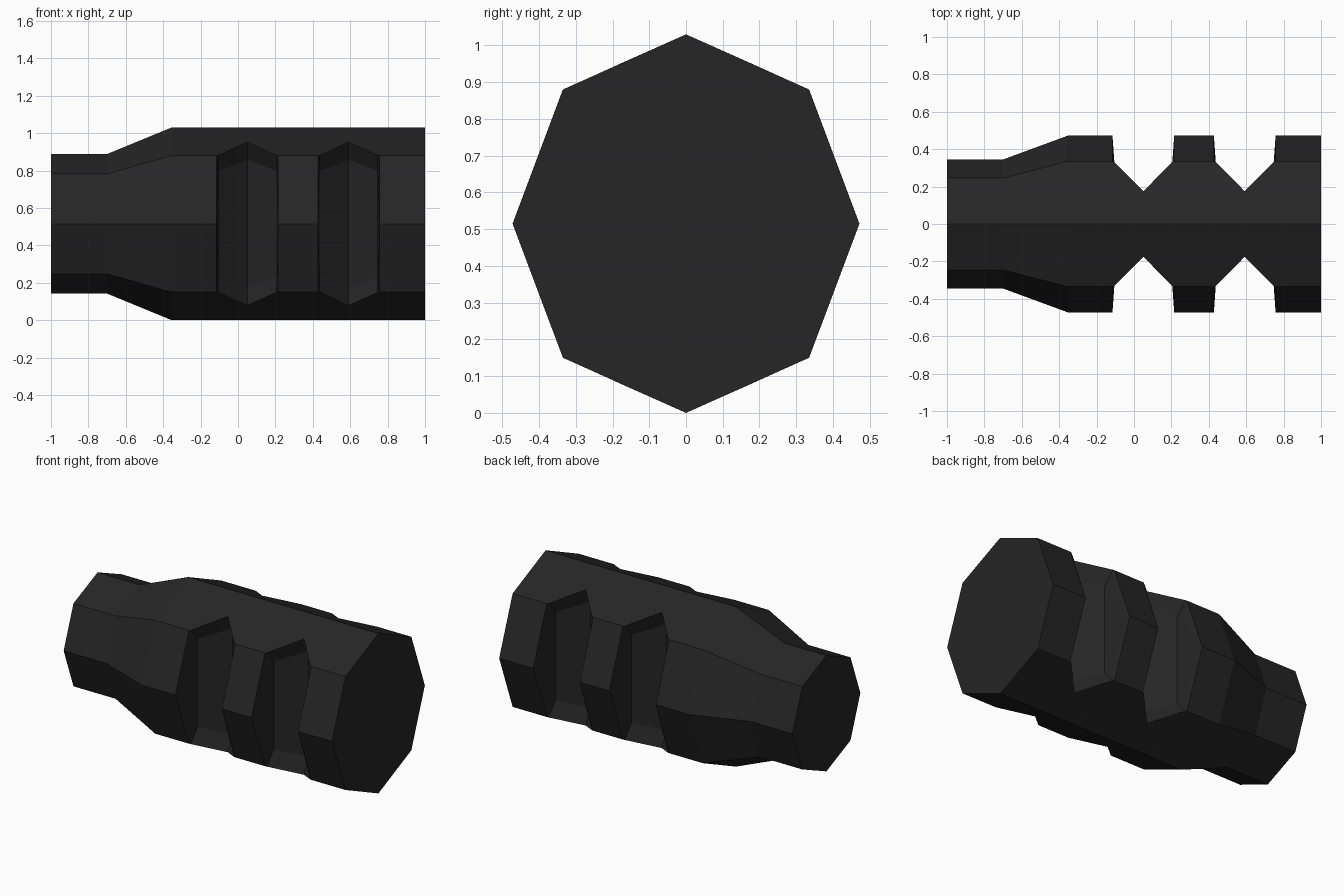
import bpy, bmesh

if "Cube" in bpy.data.objects:
    bpy.data.objects.remove(bpy.data.objects["Cube"])

MID = 0.515  # height of the long axis


def ring(x, top, rim, inner):
    """Ten-point cross-section; rim and inner are (y, height above axis)."""
    (ry, rz), (iy, iz) = rim, inner
    half = [(0, top), (ry, rz), (iy, iz), (iy, -iz), (ry, -rz), (0, -top)]
    pts = half + [(-y, z) for y, z in reversed(half[1:-1])]
    return [(x, y, MID + z) for y, z in pts]


def full(x):
    return ring(x, 0.515, (0.335, 0.365), (0.472, 0))


def neck(x):
    return ring(x, 0.373, (0.245, 0.267), (0.345, 0))


def groove(c):
    """V-shaped side groove centred on x = c."""
    edge = ((0.332, 0.366), (0.26, 0.283))
    apex = ((0.175, 0.437), (0.127, 0.342))
    return [full(c - 0.165), ring(c - 0.155, 0.515, *edge),
            ring(c, 0.515, *apex),
            ring(c + 0.155, 0.515, *edge), full(c + 0.165)]


# Octagonal body lofted along x: neck, taper, two grooves, end
sections = [neck(-1), neck(-0.70), full(-0.355),
            *groove(0.05), *groove(0.592), full(1)]

bm = bmesh.new()
rings = [[bm.verts.new(p) for p in s] for s in sections]
for a, b in zip(rings, rings[1:]):
    for i in range(10):
        j = (i + 1) % 10
        bm.faces.new((a[i], a[j], b[j], b[i]))
bm.faces.new(rings[0])
bm.faces.new(rings[-1])
bmesh.ops.remove_doubles(bm, verts=bm.verts[:], dist=0.0005)
bmesh.ops.recalc_face_normals(bm, faces=bm.faces[:])

mesh = bpy.data.meshes.new("grooved_body")
bm.to_mesh(mesh)
bm.free()

# Single dark colour
mat = bpy.data.materials.new("charcoal black")
mat.diffuse_color = (0.019, 0.019, 0.019, 1)
mat.use_nodes = True
mat.node_tree.nodes["Principled BSDF"].inputs["Base Color"].default_value = mat.diffuse_color
mesh.materials.append(mat)
body = bpy.data.objects.new("grooved_body", mesh)
bpy.context.collection.objects.link(body)
